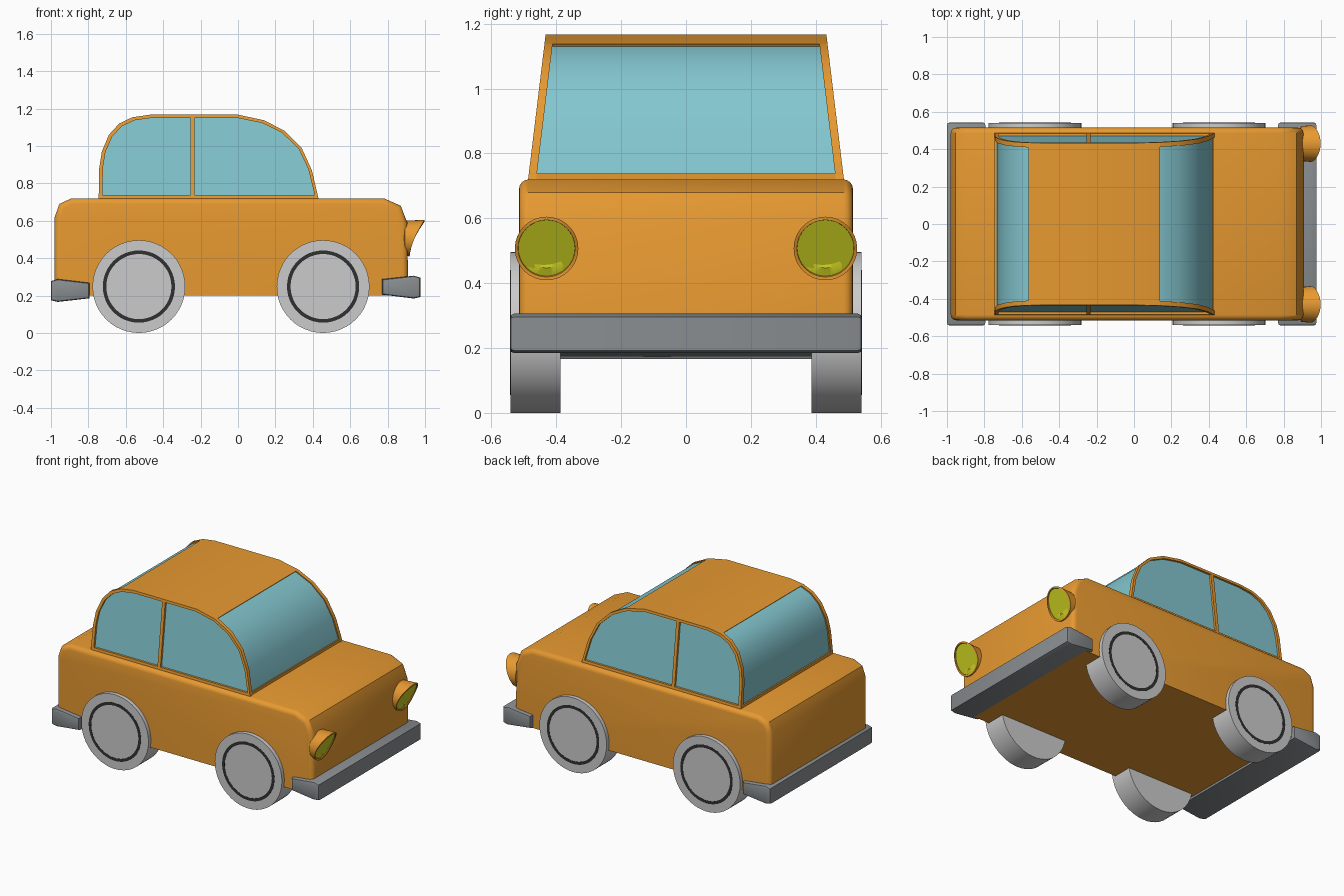
import bpy, bmesh, math

if "Cube" in bpy.data.objects:
    bpy.data.objects.remove(bpy.data.objects["Cube"])


def material(name, rgb):
    m = bpy.data.materials.new(name)
    m.diffuse_color = (*rgb, 1)
    m.use_nodes = True
    m.node_tree.nodes["Principled BSDF"].inputs["Base Color"].default_value = m.diffuse_color
    return m


ORANGE = material("orange_paint", (0.80, 0.32, 0.03))
GLASS = material("blue_glass", (0.23, 0.57, 0.63))
YELLOW = material("yellow_lamp", (0.60, 0.62, 0.015))
STEEL = material("dark_steel", (0.25, 0.27, 0.28))
BLACK = material("black_trim", (0.03, 0.03, 0.03))


def finish(name, bm, mat=None, angle=35):
    bmesh.ops.recalc_face_normals(bm, faces=bm.faces)
    me = bpy.data.meshes.new(name)
    bm.to_mesh(me)
    bm.free()
    me.shade_smooth()
    me.set_sharp_from_angle(angle=math.radians(angle))
    if mat:
        me.materials.append(mat)
    ob = bpy.data.objects.new(name, me)
    bpy.context.collection.objects.link(ob)
    return ob


def prism(pts, width):
    """Solid from an xz outline; width(z) gives the half width in y."""
    bm = bmesh.new()
    a = [bm.verts.new((x, -width(z), z)) for x, z in pts]
    b = [bm.verts.new((x, width(z), z)) for x, z in pts]
    bm.faces.new(a)
    bm.faces.new(b)
    for i in range(len(pts)):
        j = (i + 1) % len(pts)
        bm.faces.new((a[i], a[j], b[j], b[i]))
    return bm


def strip(outer, inner, y0, y1, closed=False):
    """Solid band between two xz outlines, spanning y0(z) to y1(z)."""
    bm = bmesh.new()
    rings = [[bm.verts.new((x, f(z), z)) for x, z in pts]
             for pts, f in ((outer, y0), (outer, y1), (inner, y1), (inner, y0))]
    n = len(outer)
    for i in range(n if closed else n - 1):
        j = (i + 1) % n
        for k in range(4):
            r, s = rings[k], rings[(k + 1) % 4]
            bm.faces.new((r[i], r[j], s[j], s[i]))
    if not closed:
        for i in (0, -1):
            bm.faces.new([r[i] for r in rings])
    return bm


# lower body with rounded side edges
outline = [(-0.98, 0.2), (-0.98, 0.62), (-0.955, 0.69), (-0.89, 0.72),
           (0.78, 0.72), (0.87, 0.68), (0.905, 0.59), (0.91, 0.2)]
bm = prism(outline, lambda z: 0.515)
rim = [e for e in bm.edges if e.verts[0].co.y * e.verts[1].co.y > 0
       and max(v.co.z for v in e.verts) > 0.21]
bmesh.ops.bevel(bm, geom=rim, offset=0.03, segments=4, profile=0.5,
                affect='EDGES', clamp_overlap=True)
finish("body", bm, ORANGE, 40)

# cabin outline, tapering towards the roof
cabin = [(-0.745, 0.72), (-0.742, 0.88), (-0.728, 0.97), (-0.69, 1.06),
         (-0.635, 1.12), (-0.565, 1.153), (-0.47, 1.167), (0.0, 1.167),
         (0.14, 1.137), (0.25, 1.08), (0.34, 0.99), (0.395, 0.87), (0.43, 0.72)]


def inset(pts, t):
    return [(-0.1575 + (x + 0.1575) * (1 - 0.034 * t),
             0.72 + 0.017 * t + (z - 0.72) * (1 - 0.076 * t)) for x, z in pts]


def half(z):
    return 0.487 - 0.121 * (z - 0.72)


finish("cabin_glass", prism(inset(cabin, 0.45), lambda z: half(z) - 0.014), GLASS)
inner = inset(cabin, 1)
finish("roof", strip(cabin[5:9], inner[5:9], lambda z: -half(z), half), ORANGE)
for name, s in (("near", -1), ("far", 1)):
    edge = lambda z, s=s: s * half(z)
    back = lambda z, s=s: s * (half(z) - 0.025)
    finish(name + "_window_frame", strip(cabin, inner, edge, back, True), ORANGE)
    finish(name + "_window_post", strip([(-0.255, 0.72), (-0.255, 1.16)],
           [(-0.233, 0.72), (-0.233, 1.16)], edge, back), ORANGE)
for name, x in (("front_sill", 0.416), ("rear_sill", -0.735)):
    finish(name, strip([(x - 0.01, 0.715), (x - 0.01, 0.738)],
           [(x + 0.01, 0.715), (x + 0.01, 0.738)], lambda z: -half(z), half), ORANGE)

# bumpers
bumpers = {
    "front_bumper": [(0.77, 0.205), (0.77, 0.287), (0.94, 0.306),
                     (0.975, 0.296), (0.975, 0.192), (0.94, 0.184)],
    "rear_bumper": [(-0.795, 0.185), (-0.795, 0.268), (-0.965, 0.288),
                    (-1.0, 0.277), (-1.0, 0.175), (-0.965, 0.166)]}
for name, pts in bumpers.items():
    bm = prism(pts, lambda z: 0.543)
    ends = [e for e in bm.edges if e.verts[0].co.y * e.verts[1].co.y > 0]
    bmesh.ops.bevel(bm, geom=ends, offset=0.014, segments=2, profile=0.5,
                    affect='EDGES', clamp_overlap=True)
    finish(name, bm, STEEL)


def lathe(rings, seg=48, capped=True):
    """Join rings of points; each ring is a function of the angle."""
    bm = bmesh.new()
    vs = [[bm.verts.new(r(2 * math.pi * i / seg)) for i in range(seg)] for r in rings]
    for a, b in zip(vs, vs[1:]):
        for i in range(seg):
            j = (i + 1) % seg
            bm.faces.new((a[i], a[j], b[j], b[i]))
    if capped:
        bm.faces.new(vs[0])
        bm.faces.new(vs[-1])
    return bm


# wheels with a thin dark ring on the outer face
for end, x in (("front", 0.455), ("rear", -0.53)):
    for side, s in (("near", -1), ("far", 1)):
        def ring(r, y):
            return lambda t, x=x, s=s: (x + r * math.cos(t), s * y, 0.248 + r * math.sin(t))
        finish(f"{end}_{side}_wheel", lathe([ring(0.248, 0.387), ring(0.248, 0.541)]))
        finish(f"{end}_{side}_wheel_ring",
               lathe([ring(0.193, 0.54), ring(0.193, 0.542), ring(0.174, 0.542),
                      ring(0.174, 0.54)], capped=False), BLACK)

# headlights: hooded cups with a yellow bowl
for side, s in (("near", -1), ("far", 1)):
    def lip(r, x=None, dx=0.0):
        def f(t):
            hood = 0.918 + dx + 0.08 * ((math.sin(t) + 1) / 2) ** 1.6
            return (hood if x is None else x, s * 0.43 + r * math.cos(t),
                    0.507 + r * math.sin(t))
        return f
    finish(side + "_headlight_hood",
           lathe([lip(0.075, 0.885), lip(0.093, 0.893), lip(0.098), lip(0.088), lip(0.084, 0.912)], 32),
           ORANGE)
    finish(side + "_headlight_lamp",
           lathe([lip(0.0885, None, -0.006), lip(0.06, 0.925), lip(0.02, 0.917)], 32),
           YELLOW)
